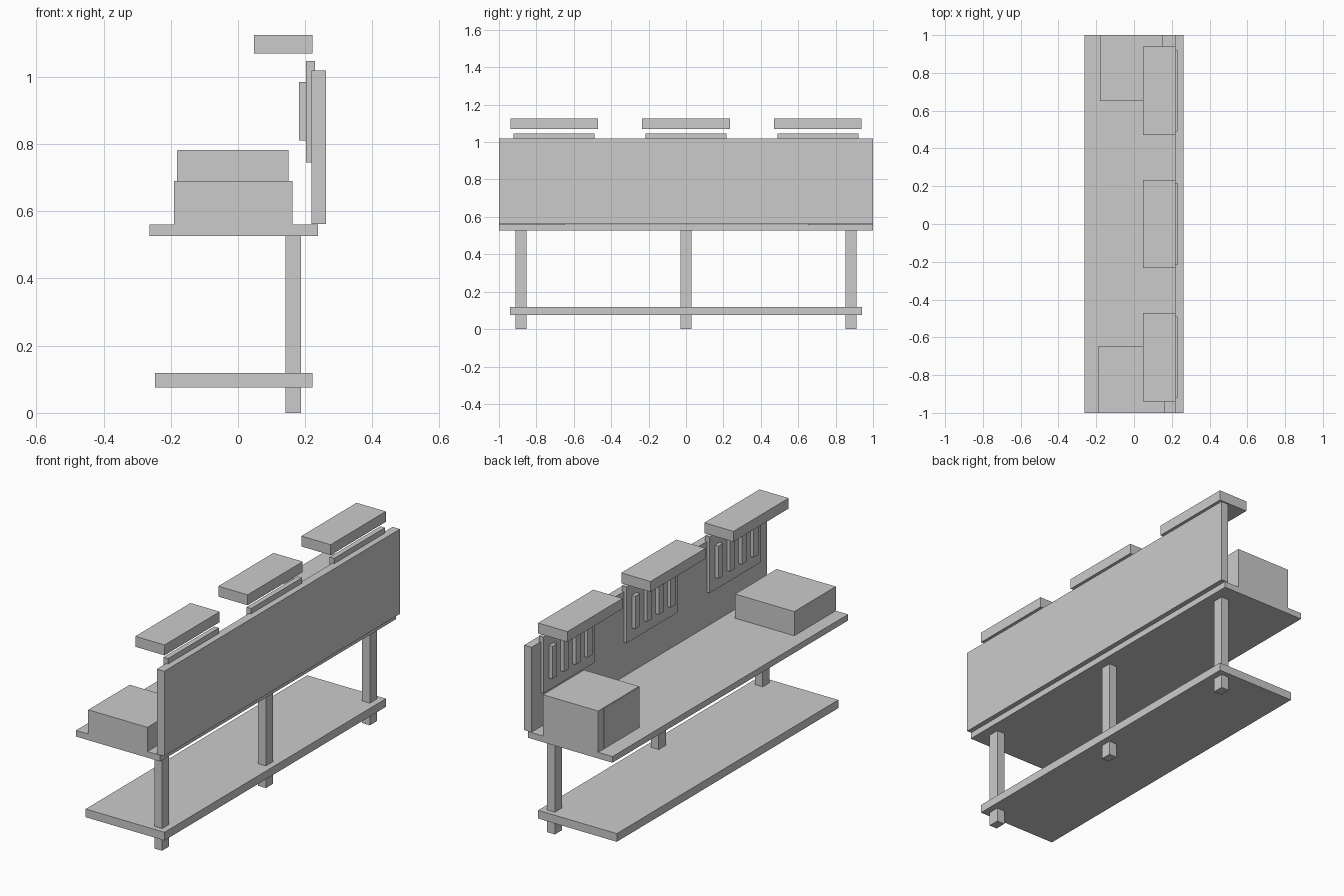
import bpy


def box(name, x, y, z):
    """Axis-aligned box from (min, max) pairs."""
    bpy.ops.mesh.primitive_cube_add(
        size=1, location=[(a + b) / 2 for a, b in (x, y, z)])
    ob = bpy.context.object
    ob.name = name
    ob.scale = [b - a for a, b in (x, y, z)]
    bpy.ops.object.transform_apply(location=False, rotation=False, scale=True)
    return ob


# Bench top, back panel and lower shelf
box("bench_top", (-0.263, 0.238), (-1, 1), (0.527, 0.56))
box("back_panel", (0.218, 0.262), (-1, 1), (0.562, 1.018))
box("lower_shelf", (-0.247, 0.221), (-0.94, 0.94), (0.075, 0.119))

# Row of legs passing through the shelf
for y in (-0.882, 0, 0.882):
    box("leg", (0.141, 0.187), (y - 0.03, y + 0.03), (0, 0.528))

# Storage boxes at both ends
box("low_box", (-0.19, 0.162), (-1, -0.648), (0.56, 0.69))
box("tall_box", (-0.178, 0.15), (0.652, 1), (0.56, 0.782))
box("tall_box_front", (-0.181, -0.17), (0.652, 0.955), (0.562, 0.78))

# Three stations: wall plate with four upright bars and a floating hood
for y in (-0.705, 0, 0.705):
    box("wall_plate", (0.202, 0.229), (y - 0.216, y + 0.216), (0.745, 1.047))
    box("hood", (0.047, 0.221), (y - 0.234, y + 0.234), (1.069, 1.125))
    for i in range(4):
        c = y + (i - 1.5) * 0.1
        box("upright_bar", (0.182, 0.205), (c - 0.02, c + 0.02), (0.81, 0.985))
